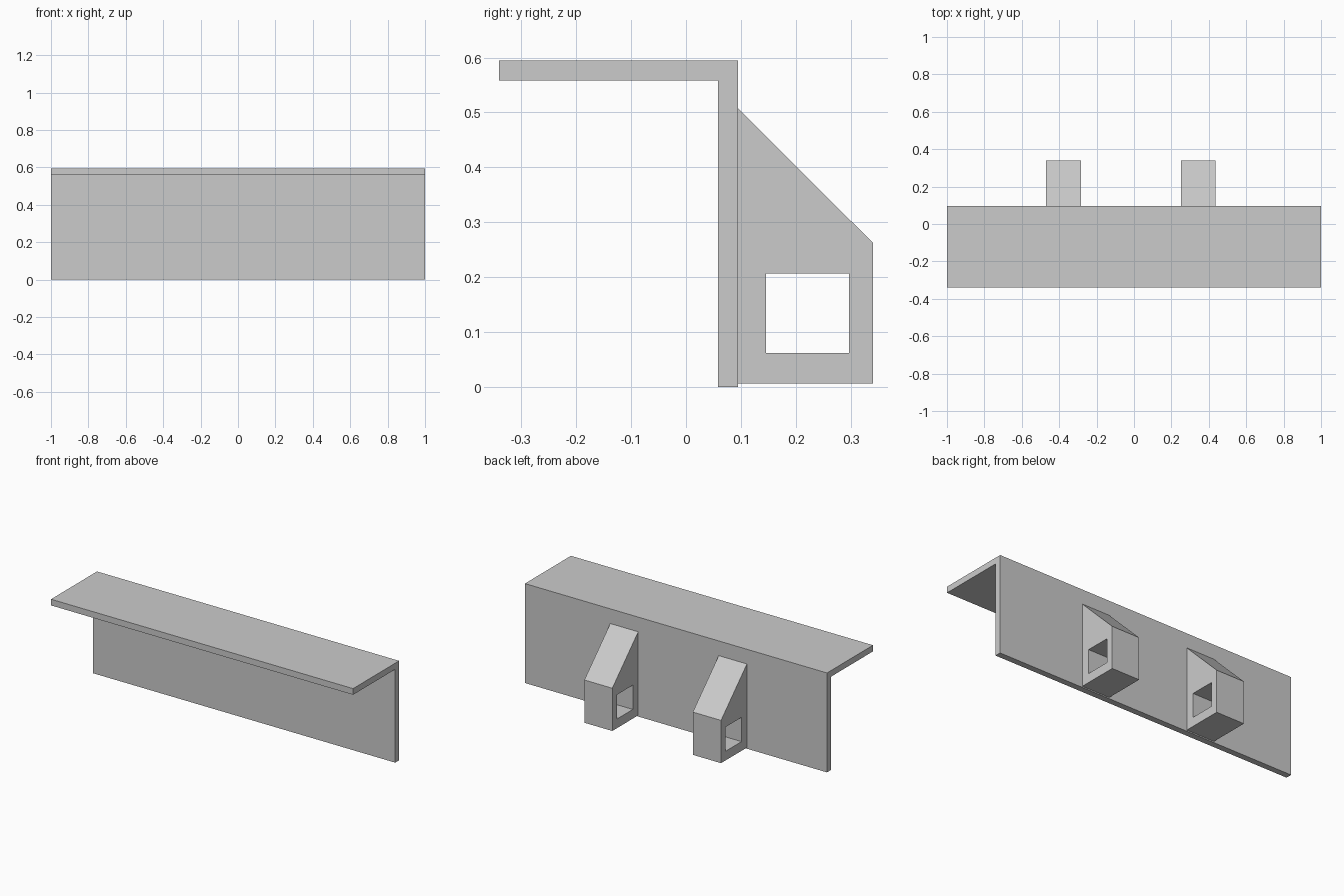
import bpy
import bmesh
from math import radians
from mathutils import Euler, Matrix

cube = bpy.data.objects.get("Cube")
if cube:
    bpy.data.objects.remove(cube)

grey = bpy.data.materials.new("light_grey")
grey.use_nodes = True
colour = (0.6, 0.6, 0.6, 1)
grey.diffuse_color = colour
grey.node_tree.nodes["Principled BSDF"].inputs["Base Color"].default_value = colour


def extrude_profile(name, loops, x_min, x_max):
    """Extrude closed (y, z) outlines along x; inner loops become holes."""
    curve = bpy.data.curves.new(name + "_profile", "CURVE")
    curve.dimensions = "2D"
    curve.fill_mode = "BOTH"
    curve.extrude = (x_max - x_min) / 2
    for loop in loops:
        spline = curve.splines.new("POLY")
        spline.points.add(len(loop) - 1)
        for point, (y, z) in zip(spline.points, loop):
            point.co = (y, z, 0, 1)
        spline.use_cyclic_u = True
        spline.use_smooth = False
    helper = bpy.data.objects.new(name + "_helper", curve)
    bpy.context.collection.objects.link(helper)
    bpy.context.view_layer.update()
    evaluated = helper.evaluated_get(bpy.context.evaluated_depsgraph_get())
    mesh = bpy.data.meshes.new_from_object(evaluated)
    bpy.data.objects.remove(helper)
    bpy.data.curves.remove(curve)

    # Stand the profile upright, weld the caps and flatten the shading
    turn = Euler((radians(90), 0, radians(90))).to_matrix().to_4x4()
    mesh.transform(Matrix.Translation(((x_min + x_max) / 2, 0, 0)) @ turn)
    bm = bmesh.new()
    bm.from_mesh(mesh)
    bmesh.ops.remove_doubles(bm, verts=bm.verts, dist=0.0001)
    bmesh.ops.recalc_face_normals(bm, faces=bm.faces)
    for face in bm.faces:
        face.smooth = False
        face.material_index = 0
    bm.to_mesh(mesh)
    bm.free()
    mesh.name = name
    mesh.materials.clear()
    mesh.materials.append(grey)
    obj = bpy.data.objects.new(name, mesh)
    bpy.context.collection.objects.link(obj)
    return obj


# L-shaped shelf: top board and upright back board
back, inner, front = 0.095, 0.058, -0.34
top, under = 0.595, 0.558
shelf = [(inner, 0), (back, 0), (back, top), (front, top), (front, under), (inner, under)]
extrude_profile("shelf_angle", [shelf], -1, 1)

# Sloped brackets on the back, each with a square hole from side to side
bracket = [(back, 0.007), (0.34, 0.007), (0.34, 0.263), (back, 0.507)]
hole = [(0.146, 0.062), (0.146, 0.207), (0.297, 0.207), (0.297, 0.062)]
for name, x_min, x_max in (("right_bracket", -0.47, -0.283), ("left_bracket", 0.25, 0.435)):
    extrude_profile(name, [bracket, hole], x_min, x_max)
